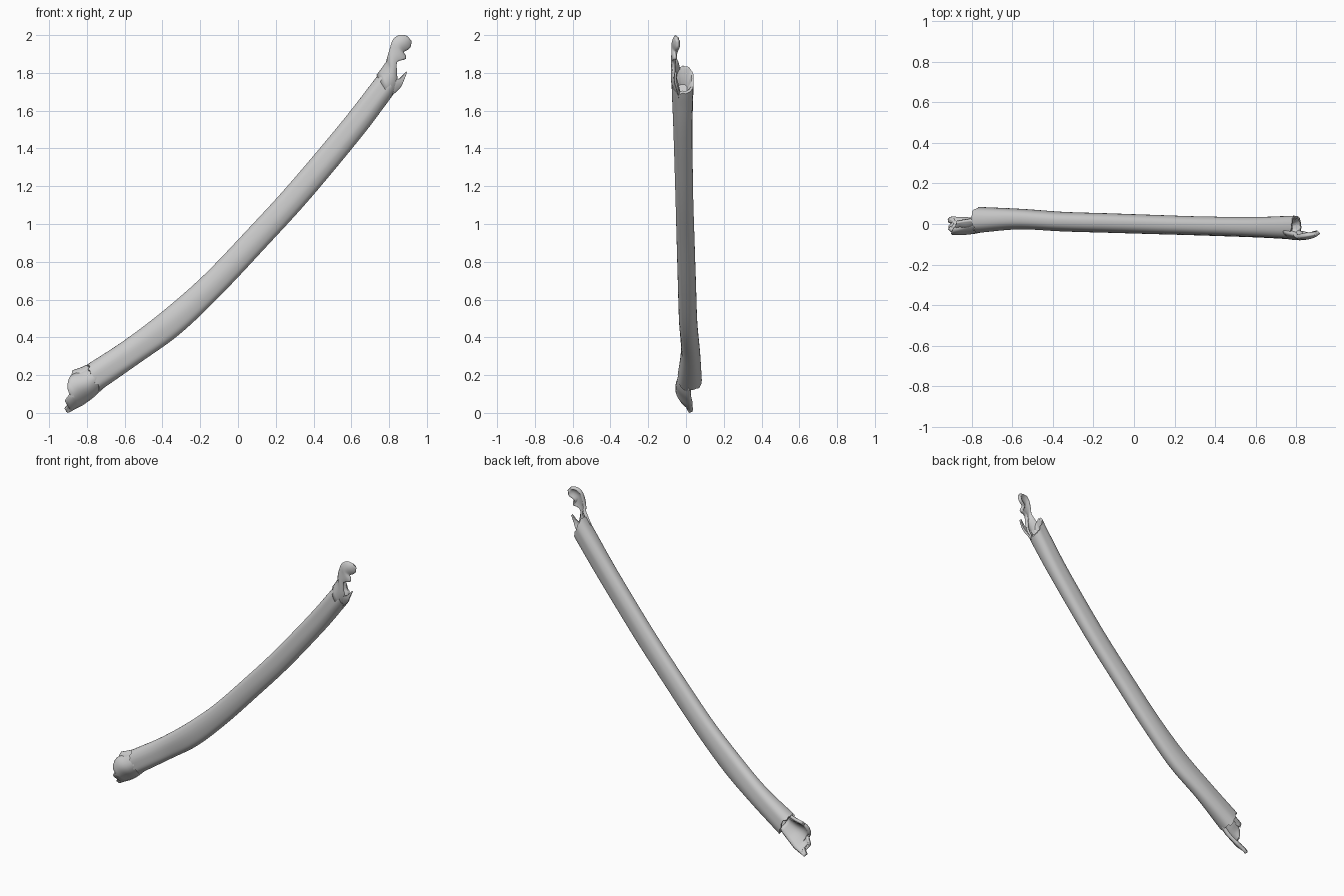
import bpy, bmesh, math, random
from mathutils import Vector

if "Cube" in bpy.data.objects:
    bpy.data.objects.remove(bpy.data.objects["Cube"])

random.seed(4)
SIDES = 36

# shaft stations: upper edge x, z, lower edge x, z, front y, back y
STATIONS = [
    (-0.80, 0.255, -0.735, 0.115, -0.045, 0.085),
    (-0.60, 0.385, -0.52, 0.265, -0.027, 0.075),
    (-0.39, 0.545, -0.305, 0.42, -0.037, 0.060),
    (-0.18, 0.73, -0.085, 0.63, -0.043, 0.053),
    (0.05, 0.97, 0.15, 0.88, -0.050, 0.045),
    (0.27, 1.21, 0.38, 1.132, -0.057, 0.038),
    (0.54, 1.53, 0.65, 1.457, -0.067, 0.035),
    (0.70, 1.735, 0.785, 1.635, -0.075, 0.040),
    (0.775, 1.835, 0.825, 1.69, -0.076, 0.043),
]


def spline(rows, t):
    """Catmull-Rom through rows, t from 0 to len(rows) - 1."""
    n = len(rows) - 1
    i = max(0, min(int(t), n - 1))
    f = t - i
    p1, p2 = rows[i], rows[i + 1]
    p0 = rows[i - 1] if i else [2 * a - b for a, b in zip(p1, p2)]
    p3 = rows[i + 2] if i + 2 <= n else [2 * b - a for a, b in zip(p1, p2)]
    return [0.5 * (2 * b + (c - a) * f + (2 * a - 5 * b + 4 * c - d) * f * f
                   + (3 * b - a - 3 * c + d) * f ** 3)
            for a, b, c, d in zip(p0, p1, p2, p3)]


def shaft_point(t, ang, scale):
    ux, uz, lx, lz, y0, y1 = spline(STATIONS, t)
    c, s = math.cos(ang), math.sin(ang)
    p = 0.85
    a = math.copysign(abs(c) ** p, c) * scale
    b = math.copysign(abs(s) ** p, s) * scale
    ridge = 1 - 0.03 * (1 - abs(c)) * (1 + math.sin(6 * ang + 0.5 * t))
    b *= ridge
    return Vector(((ux + lx) / 2 + a * (ux - lx) / 2,
                   (y0 + y1) / 2 + b * (y1 - y0) / 2,
                   (uz + lz) / 2 + a * (uz - lz) / 2))


def finish(bm, name, angle=50):
    bmesh.ops.recalc_face_normals(bm, faces=bm.faces)
    me = bpy.data.meshes.new(name)
    bm.to_mesh(me)
    bm.free()
    ob = bpy.data.objects.new(name, me)
    bpy.context.collection.objects.link(ob)
    bpy.ops.object.select_all(action='DESELECT')
    ob.select_set(True)
    bpy.context.view_layer.objects.active = ob
    bpy.ops.object.shade_smooth_by_angle(angle=math.radians(angle))
    return ob


def bridge(bm, a, b, closed):
    for i in range(len(a) if closed else len(a) - 1):
        j = (i + 1) % len(a)
        bm.faces.new((a[i], a[j], b[j], b[i]))


# long curved shaft with ragged, hollowed ends
last = len(STATIONS) - 1
low = [random.uniform(-0.03, 0.05) for _ in range(SIDES)]
high = [random.uniform(-0.08, 0.05) for _ in range(SIDES)]
levels = [(0.35, 0.4), (0.0, 0.82)]
levels += [(last * k / 48, 1.0) for k in range(49)]
levels += [(last, 0.82), (last - 0.7, 0.4)]
bm = bmesh.new()
rings = []
for k, (t, scale) in enumerate(levels):
    ring = []
    for i in range(SIDES):
        jag = low[i] if k in (1, 2) else high[i] if k in (len(levels) - 3, len(levels) - 2) else 0
        ring.append(bm.verts.new(shaft_point(t + jag, 2 * math.pi * i / SIDES, scale)))
    rings.append(ring)
for a, b in zip(rings, rings[1:]):
    bridge(bm, a, b, True)
bm.faces.new(rings[0])
bm.faces.new(rings[-1])
finish(bm, "bone_shaft")


def splinter(name, rows, thick):
    """Bowed sheet; each row is two edge points and the bow in y."""
    bm = bmesh.new()
    strips, steps = [], 10
    for k in range((len(rows) - 1) * 3 + 1):
        ux, uz, uy, lx, lz, ly, bow = spline(rows, k / 3)
        strips.append([])
        for i in range(steps + 1):
            s = i / steps
            y = uy + (ly - uy) * s + bow * 4 * s * (1 - s)
            strips[-1].append(bm.verts.new((ux + (lx - ux) * s, y, max(0, uz + (lz - uz) * s))))
    for a, b in zip(strips, strips[1:]):
        bridge(bm, a, b, False)
    ob = finish(bm, name)
    mod = ob.modifiers.new("thickness", 'SOLIDIFY')
    mod.thickness = thick
    mod.offset = 0


# broken front wall at the top, ending in a knob
splinter("upper_flange", [
    (0.74, 1.785, -0.03, 0.80, 1.67, -0.03, -0.037),
    (0.79, 1.855, -0.045, 0.835, 1.73, -0.045, -0.025),
    (0.797, 1.88, -0.055, 0.835, 1.80, -0.06, -0.013),
    (0.803, 1.91, -0.06, 0.84, 1.86, -0.065, -0.006),
    (0.81, 1.94, -0.06, 0.885, 1.875, -0.055, -0.01),
    (0.825, 1.975, -0.055, 0.87, 1.91, -0.05, -0.015),
    (0.855, 1.995, -0.05, 0.905, 1.935, -0.04, -0.015),
    (0.895, 1.99, -0.045, 0.912, 1.97, -0.04, -0.003),
], 0.02)
splinter("upper_spike", [
    (0.79, 1.73, -0.055, 0.81, 1.68, -0.035, -0.005),
    (0.825, 1.765, -0.06, 0.855, 1.72, -0.045, -0.005),
    (0.855, 1.77, -0.06, 0.875, 1.755, -0.055, 0),
    (0.89, 1.807, -0.055, 0.895, 1.803, -0.055, 0),
], 0.012)

# broken front wall at the bottom, curling back into a tip
splinter("lower_flange", [
    (-0.775, 0.245, 0.01, -0.715, 0.14, 0.02, -0.045),
    (-0.83, 0.215, 0.0, -0.765, 0.092, 0.02, -0.05),
    (-0.885, 0.19, -0.02, -0.80, 0.065, 0.025, -0.045),
    (-0.90, 0.135, -0.04, -0.83, 0.045, 0.03, -0.03),
    (-0.885, 0.11, -0.04, -0.85, 0.035, 0.03, -0.02),
    (-0.912, 0.07, -0.02, -0.875, 0.022, 0.03, -0.01),
    (-0.89, 0.055, 0.0, -0.89, 0.012, 0.03, 0),
    (-0.917, 0.02, 0.015, -0.905, 0.003, 0.025, 0),
], 0.02)
splinter("lower_spike", [
    (-0.78, 0.255, 0.025, -0.77, 0.215, 0.0, -0.01),
    (-0.83, 0.232, 0.02, -0.825, 0.20, -0.01, -0.01),
    (-0.875, 0.218, 0.01, -0.88, 0.198, -0.01, 0),
], 0.02)
